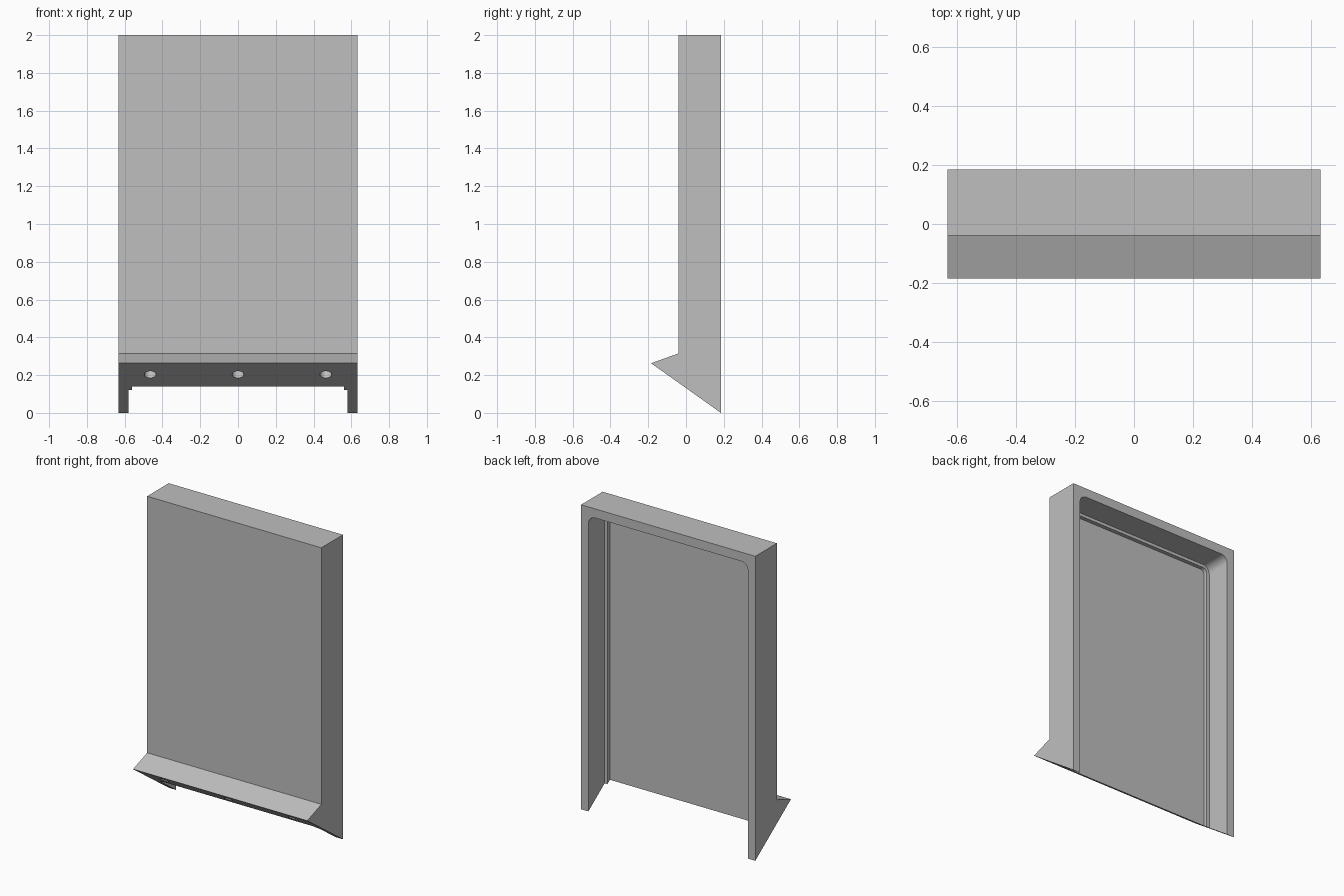
import bpy, bmesh, math
from mathutils import Vector, Matrix

cube = bpy.data.objects.get("Cube")
if cube:
    bpy.data.objects.remove(cube)

# Single matte grey
grey = bpy.data.materials.new("light_grey")
grey.use_nodes = True
colour = (0.52, 0.52, 0.52, 1)
grey.diffuse_color = colour
grey.node_tree.nodes["Principled BSDF"].inputs["Base Color"].default_value = colour


def prism(name, points, offset):
    """Extrude a planar outline along an offset into a closed solid."""
    bm = bmesh.new()
    face = bm.faces.new([bm.verts.new(p) for p in points])
    moved = bmesh.ops.extrude_face_region(bm, geom=[face])["geom"]
    bmesh.ops.translate(bm, vec=offset,
                        verts=[v for v in moved if isinstance(v, bmesh.types.BMVert)])
    bmesh.ops.recalc_face_normals(bm, faces=bm.faces)
    mesh = bpy.data.meshes.new(name)
    bm.to_mesh(mesh)
    bm.free()
    mesh.materials.append(grey)
    obj = bpy.data.objects.new(name, mesh)
    bpy.context.scene.collection.objects.link(obj)
    return obj


def arch(half_width, top, radius, y, steps=10):
    """Outline open past the floor, with two rounded upper corners."""
    pts = [(-half_width, y, -0.2), (half_width, y, -0.2)]
    for side, start in ((1, 0), (-1, math.pi / 2)):
        for i in range(steps + 1):
            a = start + math.pi / 2 * i / steps
            pts.append((side * (half_width - radius) + radius * math.cos(a), y,
                        top - radius + radius * math.sin(a)))
    return pts


# Shell: side profile with drip lip and slanted underside
WIDTH = 1.266
lip, heel = Vector((0, -0.185, 0.263)), Vector((0, 0.185, 0))
profile = [heel, (0, 0.185, 2), (0, -0.039, 2), (0, -0.039, 0.315), lip]
shell = prism("housing_shell",
              [Vector(p) - Vector((WIDTH / 2, 0, 0)) for p in profile],
              (WIDTH, 0, 0))

# Open back cavity, and the narrower recess that leaves a stepped rim
cutters = [
    prism("cavity_cutter", arch(0.58, 1.94, 0.05, 0.016), (0, 0.4, 0)),
    prism("recess_cutter", arch(0.56, 1.92, 0.03, -0.010), (0, 0.2, 0)),
]

# Three blind round holes, square to the slanted underside
slope = (heel - lip).normalized()
inward = Vector((1, 0, 0)).cross(slope)
if inward.z < 0:
    inward.negate()
centre = lip.lerp(heel, 0.228)
for x in (-0.465, 0, 0.465):
    ring = []
    for i in range(32):
        a = math.tau * i / 32
        ring.append(centre + Vector((x + 0.031 * math.cos(a), 0, 0))
                    + slope * 0.031 * math.sin(a) - inward * 0.03)
    cutters.append(prism("hole_cutter", ring, inward * 0.1))

for cutter in cutters:
    cutter.hide_render = True
    mod = shell.modifiers.new(cutter.name, "BOOLEAN")
    mod.operation = "DIFFERENCE"
    mod.solver = "EXACT"
    mod.object = cutter

# Bake the cuts and discard the cutters
bpy.context.view_layer.update()
graph = bpy.context.evaluated_depsgraph_get()
baked = bpy.data.meshes.new_from_object(shell.evaluated_get(graph))
shell.modifiers.clear()
shell.data = baked
for cutter in cutters:
    bpy.data.objects.remove(cutter)

# Smooth the rounded corners and bores, keep the large planes flat
bpy.ops.object.select_all(action="DESELECT")
shell.select_set(True)
bpy.context.view_layer.objects.active = shell
bpy.ops.object.shade_smooth_by_angle(angle=math.radians(30))
for poly in shell.data.polygons:
    poly.use_smooth = poly.area < 0.002
